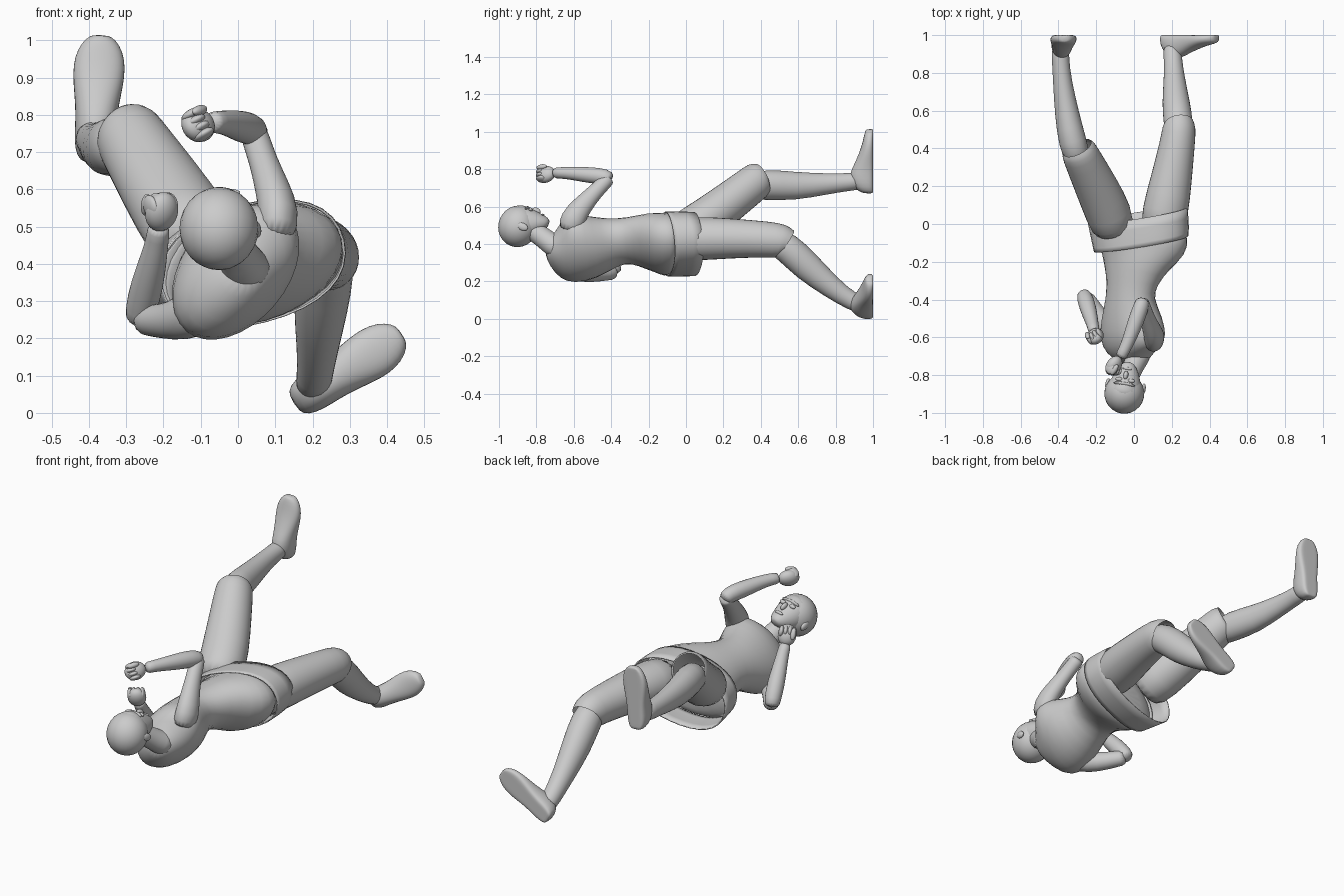
import bpy, math
from mathutils import Vector, Matrix

SIDES = 16


def finish(ob, level=1):
    if level:
        m = ob.modifiers.new("smooth", 'SUBSURF')
        m.levels = m.render_levels = level
    for p in ob.data.polygons:
        p.use_smooth = True
    return ob


def make(name, verts, faces):
    me = bpy.data.meshes.new(name)
    me.from_pydata(verts, [], faces)
    ob = bpy.data.objects.new(name, me)
    bpy.context.collection.objects.link(ob)
    return ob


def loft(name, rings, side=(1, 0, 0), caps=(True, True), axis=None, squash=2.0):
    """rings: (centre, half width, half depth[, side vector]); the soles stop at y = 1."""
    pts = [Vector(r[0]) for r in rings]
    verts, faces, n = [], [], len(rings)
    for i, r in enumerate(rings):
        t = Vector(axis) if axis else pts[min(i + 1, n - 1)] - pts[max(i - 1, 0)]
        t.normalize()
        s = Vector(r[3] if len(r) > 3 else side)
        s = (s - t * s.dot(t)).normalized()
        d = t.cross(s)
        for k in range(SIDES):
            a = 2 * math.pi * k / SIDES
            c, q = math.cos(a), math.sin(a)
            c = math.copysign(abs(c) ** (2 / squash), c)
            q = math.copysign(abs(q) ** (2 / squash), q)
            v = pts[i] + s * c * r[1] + d * q * r[2]
            v.y = min(v.y, 1.0)
            verts.append(v)
    for i in range(n - 1):
        for k in range(SIDES):
            j = (k + 1) % SIDES
            faces.append((i * SIDES + k, i * SIDES + j, (i + 1) * SIDES + j, (i + 1) * SIDES + k))
    if caps[0]:
        faces.append(tuple(reversed(range(SIDES))))
    if caps[1]:
        faces.append(tuple(range((n - 1) * SIDES, n * SIDES)))
    return finish(make(name, verts, faces))


def ball(name, loc, radii, frame=None):
    bpy.ops.mesh.primitive_uv_sphere_add(segments=24, ring_count=14)
    ob = bpy.context.object
    ob.name = name
    rot = frame.to_4x4() if frame else Matrix()
    ob.matrix_world = Matrix.Translation(loc) @ rot @ Matrix.Diagonal((*radii, 1))
    return finish(ob, 0)


def frame_of(x, y):
    x = Vector(x).normalized()
    y = Vector(y)
    y = (y - x * y.dot(x)).normalized()
    return Matrix((x, y, x.cross(y))).transposed()


# Torso: shoulders are twisted against the hips
SH, MID, HIP = (.65, 0, .76), (.85, 0, .5), (.96, .17, .25)
loft("torso", [
    ((.02, -.745, .385), .045, .045, SH), ((.015, -.705, .375), .11, .085, SH),
    ((.0, -.665, .375), .19, .12, SH), ((-.005, -.60, .378), .225, .145, SH),
    ((-.012, -.50, .38), .19, .147, SH), ((-.022, -.39, .41), .14, .118, SH),
    ((-.012, -.30, .42), .148, .115, MID), ((.01, -.20, .415), .20, .138, MID),
    ((.035, -.12, .40), .258, .162, HIP), ((.035, -.095, .40), .268, .166, HIP),
    ((.03, -.07, .40), .24, .15, HIP), ((.03, -.06, .40), .15, .10, HIP)])

# Skirt: open band around the hips
skirt = loft("skirt", [((.038, -.105, .40), .263, .166), ((.035, -.06, .40), .27, .168),
                       ((.02, .045, .40), .278, .163)],
             side=HIP, caps=(False, False), axis=(-.18, 1, .11), squash=2.3)
m = skirt.modifiers.new("cloth", 'SOLIDIFY')
m.thickness = .006

# Legs: (trouser leg rings, shin rings, heel, toe direction)
legs = {
    "right": ([((.14, -.06, .42), .11, .11), ((.165, .06, .43), .128, .122),
               ((.20, .25, .43), .11, .108), ((.232, .44, .425), .094, .098),
               ((.24, .52, .415), .09, .094), ((.238, .535, .405), .078, .08)],
              [((.238, .45, .43), .07, .075), ((.235, .54, .385), .08, .082),
               ((.222, .64, .285), .076, .084), ((.213, .78, .165), .055, .06),
               ((.205, .89, .09), .048, .048), ((.20, .95, .07), .05, .05)],
              (.15, .025), (.84, .54)),
    "left": ([((-.10, -.06, .44), .11, .11), ((-.13, .05, .49), .128, .12),
              ((-.20, .20, .60), .117, .112), ((-.27, .34, .708), .102, .103),
              ((-.295, .392, .75), .096, .10), ((-.30, .402, .755), .082, .083)],
             [((-.29, .32, .70), .07, .07), ((-.325, .43, .72), .077, .084),
              ((-.355, .58, .708), .066, .078), ((-.38, .76, .722), .05, .056),
              ((-.39, .88, .732), .046, .047), ((-.39, .95, .74), .05, .05)],
             (-.388, .67), (.06, 1.0)),
}
# Foot profile: distance from heel, half width, height
foot = [(.0, .025, .05), (.015, .047, .085), (.06, .057, .125), (.11, .056, .125), (.16, .06, .10),
        (.21, .068, .078), (.26, .072, .06), (.305, .062, .05), (.335, .04, .042), (.345, .02, .035)]
for side, (thigh, shin, heel, (dx, dz)) in legs.items():
    loft(side + "_thigh", thigh, caps=(True, False))
    loft(side + "_shin", shin)
    d = Vector((dx, 0, dz)).normalized()
    h = Vector((heel[0], 1, heel[1]))
    rings = [(h + d * t - Vector((0, z * .35, 0)), w, z * .65) for t, w, z in foot]
    loft(side + "_foot", rings, side=(dz, 0, -dx), axis=d, squash=2.2)

# Arms: shoulder, upper arm, forearm and fist
arms = {
    "right": ([((.10, -.625, .46), .055, .07), ((.112, -.605, .54), .056, .07),
               ((.092, -.555, .605), .048, .056), ((.068, -.49, .675), .038, .043),
               ((.046, -.425, .74), .039, .04), ((.042, -.405, .755), .034, .035)],
              [((.048, -.40, .74), .035, .035), ((.042, -.425, .760), .042, .044),
               ((.012, -.51, .768), .044, .045), ((-.025, -.61, .778), .036, .035),
               ((-.055, -.675, .781), .03, .03), ((-.075, -.71, .779), .033, .03)],
              (-.107, -.75, .772), (-.5, -.8, -.15), (.45, -.1, -.8)),
    "left": ([((-.07, -.60, .31), .07, .075), ((-.12, -.575, .262), .064, .07),
              ((-.18, -.50, .245), .05, .052), ((-.23, -.42, .248), .042, .043),
              ((-.262, -.375, .25), .042, .042)],
             [((-.268, -.37, .24), .033, .035), ((-.262, -.385, .27), .043, .044),
              ((-.245, -.44, .34), .046, .046), ((-.225, -.51, .42), .036, .037),
              ((-.215, -.55, .475), .03, .03), ((-.212, -.575, .505), .032, .03)],
             (-.205, -.595, .54), (.1, -.4, .8), (.8, .5, .1)),
}
for side, (upper, fore, hand, out, across) in arms.items():
    loft(side + "_upper_arm", upper, side=(.5, .5, 0) if side == "left" else (1, 0, .3))
    loft(side + "_forearm", fore, side=(.6, -.3, .3))
    f = frame_of(out, across)
    c = Vector(hand)
    ball(side + "_palm", c, (.056, .047, .037), f)
    for k in range(4):
        p = c + f @ Vector((.022 - .004 * abs(k - 1.2), (k - 1.5) * .021, .01))
        ball("%s_finger_%d" % (side, k + 1), p, (.029, .014, .032), f)
    ball(side + "_thumb", c + f @ Vector((.01, -.03, .033)), (.032, .014, .014), f)

# Neck
loft("neck", [((.025, -.67, .375), .08, .075), ((.015, -.715, .395), .062, .06),
              ((-.01, -.77, .44), .054, .056), ((-.035, -.83, .48), .052, .054),
              ((-.045, -.87, .50), .05, .05)])

# Head, in its own frame: x sideways, y towards the crown, z out of the face
H = frame_of((-1, .15, -.08), (-.15, -.9, .38))
h0 = Vector((-.05, -.888, .497))


def on_head(name, at, radii):
    return ball(name, h0 + H @ Vector(at), radii, H)


on_head("hair", (0, .008, -.006), (.106, .106, .112))
jaw = [(.07, .064, .06, .03), (.03, .086, .082, .03), (-.015, .09, .09, .022),
       (-.06, .078, .082, .026), (-.095, .062, .062, .042), (-.125, .042, .04, .058),
       (-.14, .022, .02, .066)]
loft("face", [(h0 + H @ Vector((0, y, z)), w, d) for y, w, d, z in jaw], side=H.col[0], axis=H.col[1])
on_head("nose", (0, -.05, .108), (.013, .024, .017))
on_head("mouth", (0, -.092, .10), (.026, .008, .008))
on_head("brow", (0, -.002, .098), (.058, .01, .016))
for s in (-1, 1):
    on_head("eye", (s * .033, -.025, .102), (.019, .011, .01))
    on_head("ear", (s * .096, -.03, 0), (.012, .032, .02))
